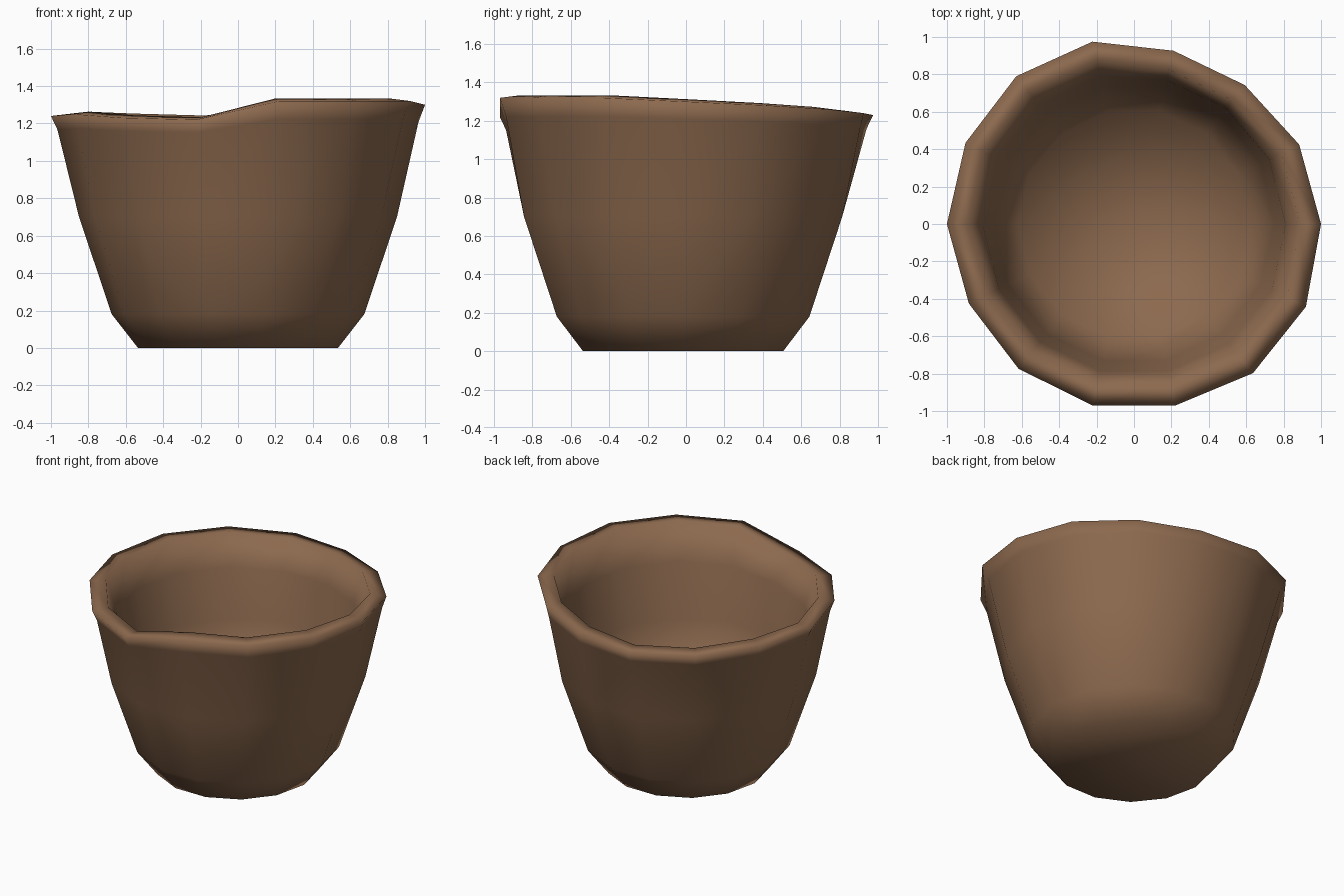
import bpy
import bmesh
from math import sin, cos, tau

SIDES = 14

old = bpy.data.objects.get("Cube")
if old:
    bpy.data.objects.remove(old, do_unlink=True)

# Fired clay colour
clay = bpy.data.materials.new("brown_clay")
clay.use_nodes = True
colour = (0.262, 0.141, 0.076, 1)
clay.diffuse_color = colour
clay.node_tree.nodes["Principled BSDF"].inputs["Base Color"].default_value = colour

# Uneven hand-made rim: height and radius of each corner, anticlockwise from +x
rim_z = [1.30, 1.28, 1.26, 1.24, 1.23, 1.24, 1.25,
         1.24, 1.25, 1.23, 1.22, 1.32, 1.32, 1.32]
rim_r = [1.0, 0.98, 0.95, 0.95, 1.0, 1.01, 1.0,
         1.0, 0.98, 0.99, 0.995, 0.995, 1.02, 1.02]

# Rings from the base, up the outside, over the rim and down the inside:
# radius, height, share of the rim's unevenness, y offset
rings = [
    (0.535, 0.0, 0, -0.015),
    (0.675, 0.18, 0, -0.015),
    (0.85, 0.70, 0, -0.015),
    (0.965, 1.18, 0.7, 0),
    (1.0, 1.26, 1, 0),
    (0.89, 1.273, 1, 0),
    (0.81, 1.05, 0.5, 0),
    (0.75, 0.70, 0, 0),
    (0.62, 0.26, 0, 0),
]


def add_ring(bm, radius, height, share, shift):
    ring = []
    for i in range(SIDES):
        a = tau * i / SIDES
        r = radius * (1 + share * (rim_r[i] - 1))
        z = height + share * (rim_z[i] - 1.26)
        ring.append(bm.verts.new((r * cos(a), r * sin(a) + shift, z)))
    return ring


bm = bmesh.new()
loops = [add_ring(bm, *ring) for ring in rings]

# Walls
for low, high in zip(loops, loops[1:]):
    for i in range(SIDES):
        j = (i + 1) % SIDES
        bm.faces.new((low[i], low[j], high[j], high[i]))

# Underside and inner floor
bm.faces.new(loops[0][::-1])
centre = bm.verts.new((0, 0, 0.2))
for i in range(SIDES):
    bm.faces.new((loops[-1][i], loops[-1][(i + 1) % SIDES], centre))

bmesh.ops.recalc_face_normals(bm, faces=bm.faces[:])
for face in bm.faces:
    face.smooth = True

mesh = bpy.data.meshes.new("clay_bowl")
bm.to_mesh(mesh)
bm.free()
mesh.materials.append(clay)
bowl = bpy.data.objects.new("clay_bowl", mesh)
bpy.context.collection.objects.link(bowl)
